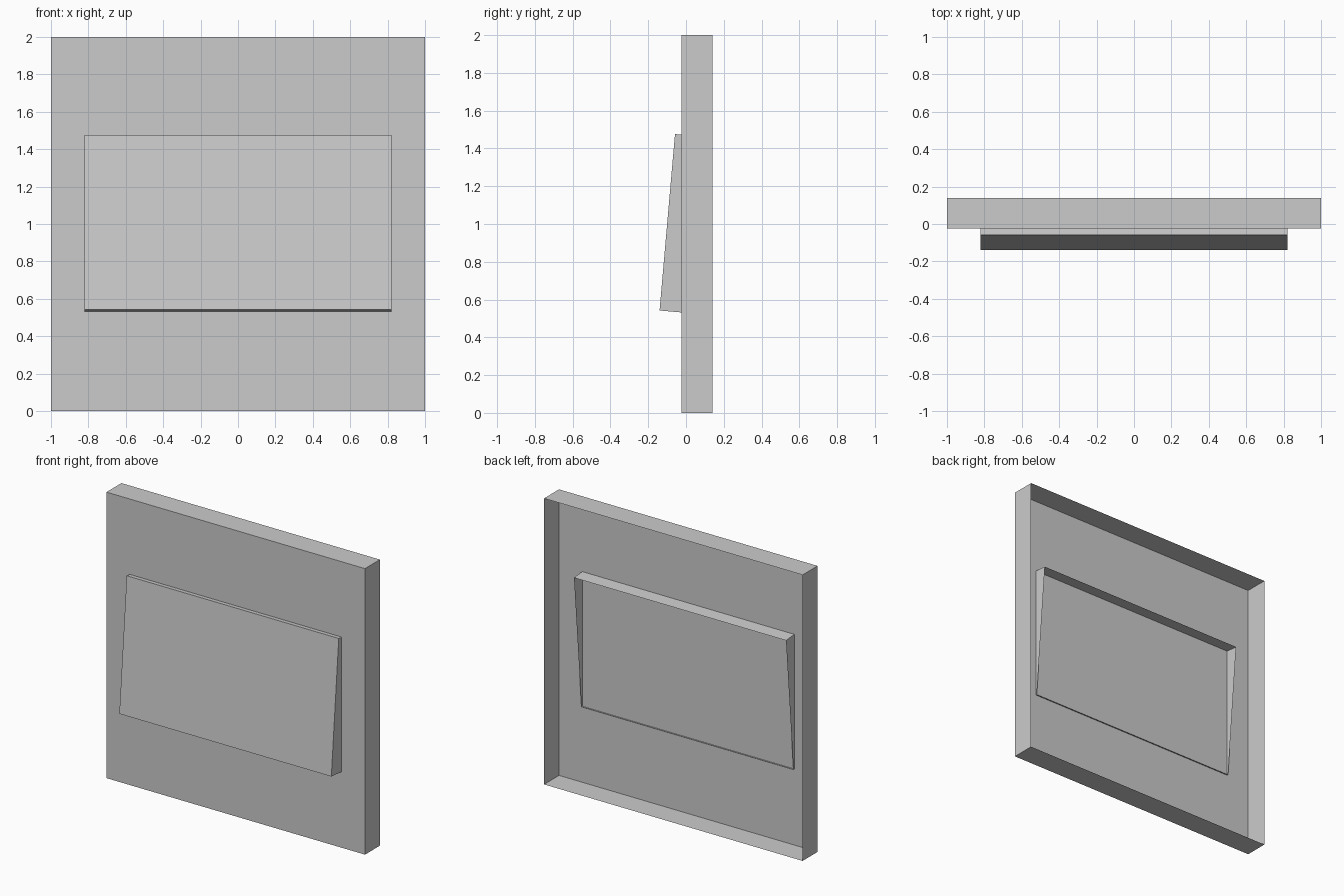
import bpy
import bmesh
from math import radians, tan, cos
from mathutils import Matrix, Vector

default_cube = bpy.data.objects.get("Cube")
if default_cube:
    bpy.data.objects.remove(default_cube, do_unlink=True)

grey = bpy.data.materials.new("light_grey")
grey.use_nodes = True
colour = (0.6, 0.6, 0.6, 1)
grey.diffuse_color = colour
grey.node_tree.nodes["Principled BSDF"].inputs["Base Color"].default_value = colour


def open_box(name, width, depth, height, location, tilt=0):
    """Box shell with an open back; its origin is the front bottom edge."""
    bm = bmesh.new()
    bmesh.ops.create_cube(bm, size=1)
    back = [f for f in bm.faces if f.normal.y > 0.9]
    bmesh.ops.delete(bm, geom=back, context="FACES_ONLY")
    bmesh.ops.translate(bm, verts=bm.verts, vec=(0, 0.5, 0.5))
    bmesh.ops.scale(bm, verts=bm.verts, vec=(width, depth, height))
    place = Matrix.Translation(Vector(location)) @ Matrix.Rotation(tilt, 4, "X")
    bmesh.ops.transform(bm, verts=bm.verts, matrix=place)
    mesh = bpy.data.meshes.new(name)
    bm.to_mesh(mesh)
    bm.free()
    mesh.materials.append(grey)
    obj = bpy.data.objects.new(name, mesh)
    bpy.context.collection.objects.link(obj)
    return obj


# Square wall plate, hollow behind
open_box("wall_plate", 2, 0.165, 2, (0, -0.025, 0))

# Rocker, leaning back through the plate
open_box("rocker", 1.64, 0.125, 0.9376, (0, -0.14, 0.542), tilt=radians(-5))
